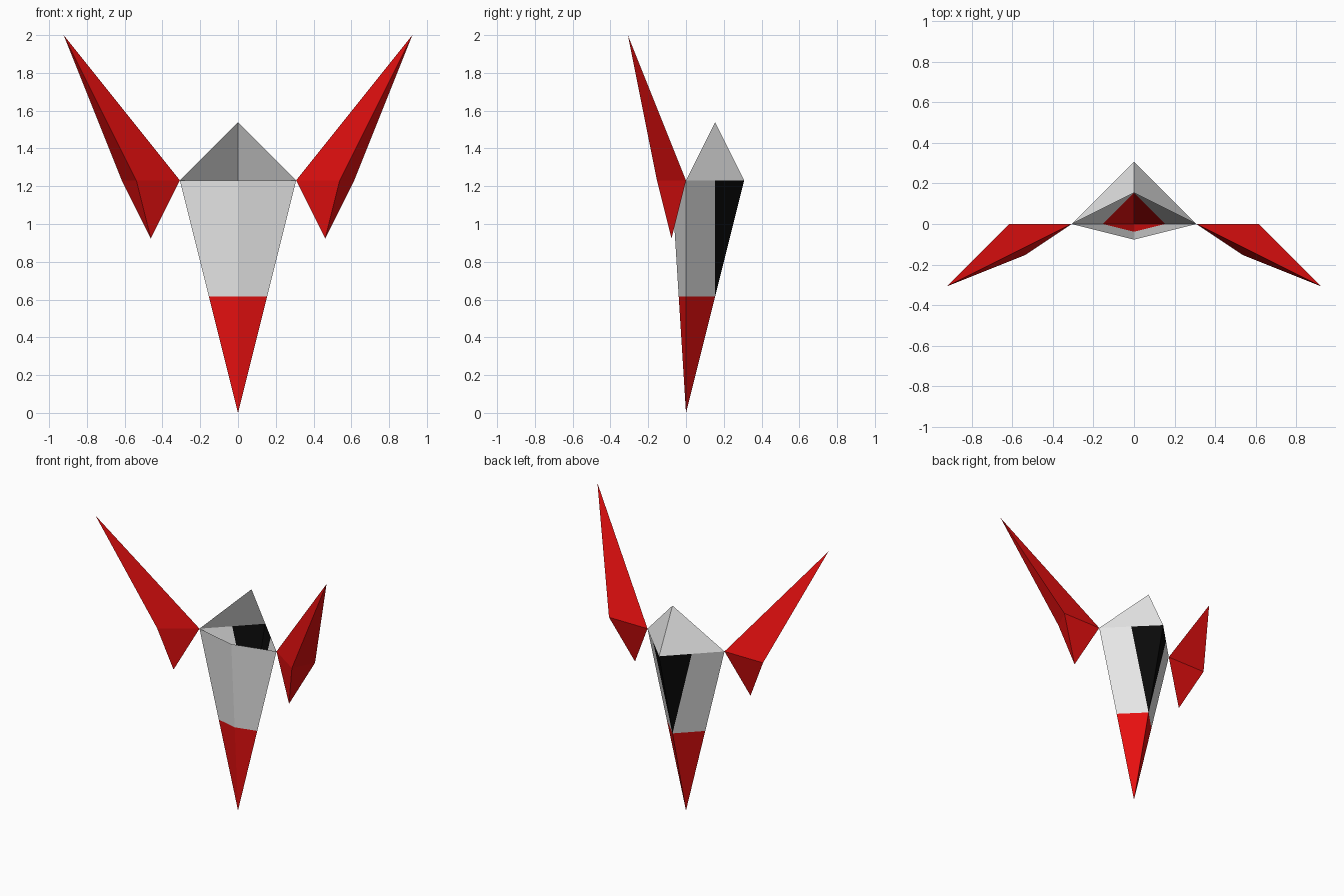
import bpy, bmesh
from mathutils import Vector

if "Cube" in bpy.data.objects:
    bpy.data.objects.remove(bpy.data.objects["Cube"])

U = 2 / 13  # the model sits on a regular grid of this step


def material(name, rgb):
    m = bpy.data.materials.new(name)
    m.diffuse_color = (*rgb, 1)
    m.use_nodes = True
    m.node_tree.nodes["Principled BSDF"].inputs["Base Color"].default_value = m.diffuse_color
    return m


WHITE = material("white", (0.8, 0.8, 0.8))
RED = material("red", (0.8, 0.005, 0.005))
BLACK = material("black", (0.003, 0.003, 0.003))


def fan(bm, ring, tip, closed=True):
    """Triangles from a counter-clockwise ring to a tip above or below it."""
    apex = bm.verts.new(Vector(tip) * U)
    n = len(ring)
    for i in range(n if closed else n - 1):
        a, b = ring[i], ring[(i + 1) % n]
        bm.faces.new((a, b, apex) if apex.co.z > a.co.z else (b, a, apex))


def ring_verts(bm, points):
    return [bm.verts.new(Vector(p) * U) for p in points]


def finish(bm, name, mats):
    me = bpy.data.meshes.new(name)
    bm.to_mesh(me)
    bm.free()
    for m in mats:
        me.materials.append(m)
    ob = bpy.data.objects.new(name, me)
    bpy.context.collection.objects.link(ob)
    return ob


RIM = [(2, 0, 8), (0, 2, 8), (-2, 0, 8), (0, -0.5, 8)]

# Body: open-topped inverted pyramid, red tip, black panel at the back
bm = bmesh.new()
fan(bm, ring_verts(bm, RIM), (0, 0, 0))
for co, no in (((0, 0, 4 * U), (0, 0, 1)), ((0, U, 0), (0, 1, 0))):
    bmesh.ops.bisect_plane(bm, geom=bm.verts[:] + bm.edges[:] + bm.faces[:],
                           dist=1e-5, plane_co=co, plane_no=no)
for f in bm.faces:
    c = f.calc_center_median()
    f.material_index = 1 if c.z < 4 * U else 2 if c.y > U else 0
finish(bm, "body", [WHITE, RED, BLACK])

# Head: two back panels only, open towards the front
bm = bmesh.new()
fan(bm, ring_verts(bm, RIM[:3]), (0, 1, 10), closed=False)
finish(bm, "head_hood", [WHITE])

# Wings: triangular section drawn to a long upper and a short lower point
bm = bmesh.new()
section = ring_verts(bm, [(2, 0, 8), (3.5, -1, 8), (4, 0, 8)])
fan(bm, section, (6, -2, 13))
fan(bm, section, (3, -0.5, 6))
wings = finish(bm, "wings", [RED])
mirror = wings.modifiers.new("mirror", 'MIRROR')
mirror.use_mirror_merge = False
